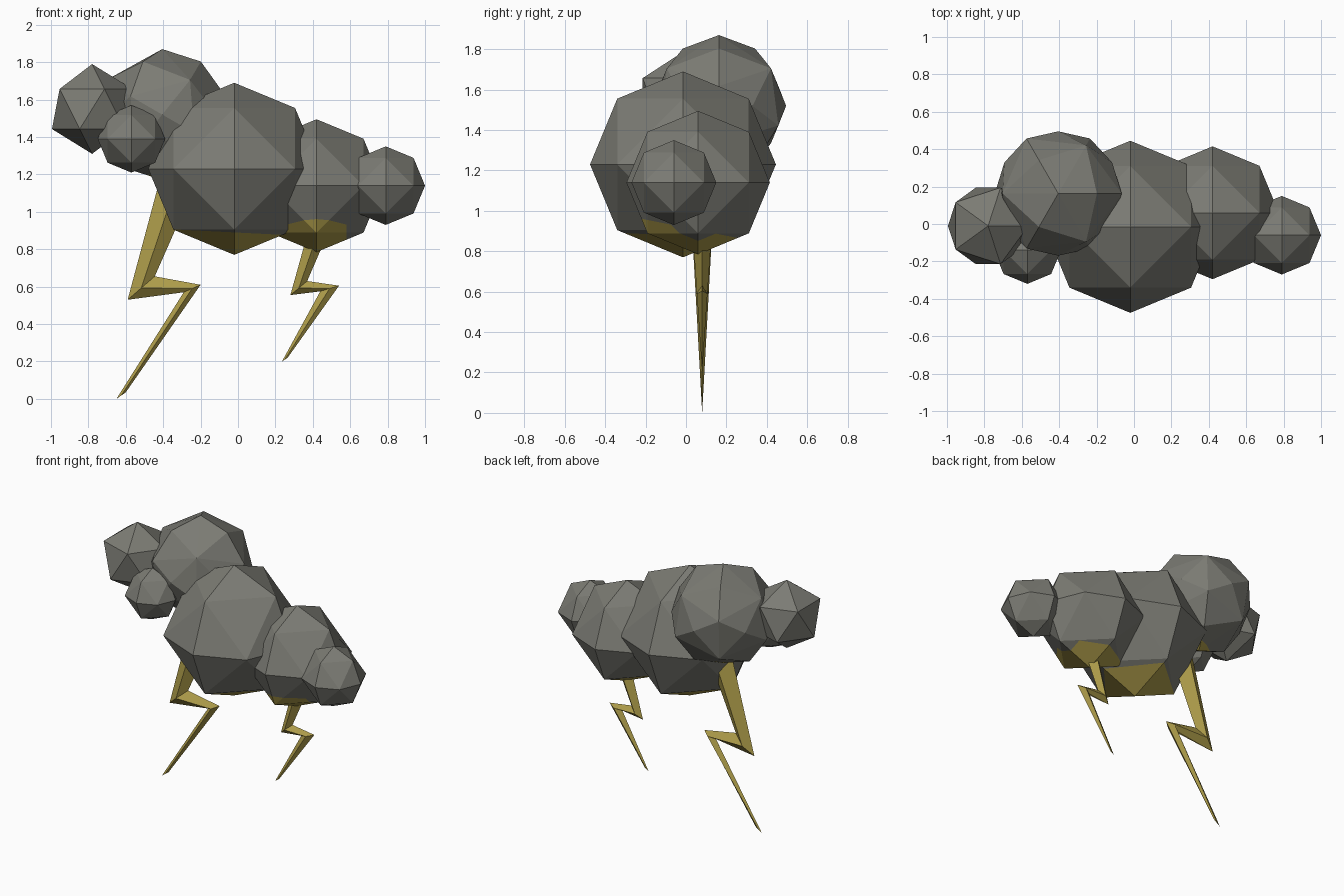
import bpy, bmesh, math
from mathutils import Vector

if "Cube" in bpy.data.objects:
    bpy.data.objects.remove(bpy.data.objects["Cube"])


def material(name, rgb):
    m = bpy.data.materials.new(name)
    m.diffuse_color = (*rgb, 1)
    m.use_nodes = True
    m.node_tree.nodes["Principled BSDF"].inputs["Base Color"].default_value = m.diffuse_color
    return m


GREY = material("storm grey", (0.20, 0.20, 0.175))
YELLOW = material("lightning yellow", (0.43, 0.34, 0.07))


def finish(bm, name, mats):
    bmesh.ops.recalc_face_normals(bm, faces=bm.faces)
    me = bpy.data.meshes.new(name)
    bm.to_mesh(me)
    bm.free()
    for m in mats:
        me.materials.append(m)
    ob = bpy.data.objects.new(name, me)
    bpy.context.collection.objects.link(ob)
    return ob


def octa_points():
    """Octahedron split once and pushed out to a sphere: 18 points."""
    r = range(-1, 2)
    return [Vector((x, y, z)).normalized() for x in r for y in r for z in r
            if 0 < abs(x) + abs(y) + abs(z) < 3]


def kite_points():
    """Kite-faced ball with a three-way corner on top."""
    pts = []
    for s in (1, -1):
        pts.append(Vector((0, 0, s)))
        for radius, height, start in ((.59, .81, 0), (.85, .53, 60), (.97, .28, 0)):
            for k in range(3):
                a = math.radians(start + 120 * k)
                pts.append(s * Vector((radius * math.cos(a), radius * math.sin(a), height)))
    for k in range(6):
        a = math.radians(30 + 60 * k)
        pts.append(Vector((.95 * math.cos(a), .95 * math.sin(a), 0)))
    return pts


def puff(name, points, centre, r, glow=None, limit_x=None):
    """Faceted cloud ball; faces below the glow plane (point, normal) are yellow."""
    bm = bmesh.new()
    c = Vector(centre)
    if points is None:
        bmesh.ops.create_icosphere(bm, subdivisions=1, radius=r)
        bmesh.ops.translate(bm, verts=bm.verts, vec=c)
    else:
        for p in points:
            bm.verts.new(c + p * r)
        bmesh.ops.convex_hull(bm, input=bm.verts)
    if glow:
        co, no = Vector(glow[0]), Vector(glow[1])
        cuts = [(co, no)]
        if limit_x:
            cuts.append((Vector((limit_x, 0, 0)), Vector((1, 0, 0))))
        for pc, pn in cuts:
            bmesh.ops.bisect_plane(bm, geom=bm.verts[:] + bm.edges[:] + bm.faces[:],
                                   plane_co=pc, plane_no=pn)
        for f in bm.faces:
            m = f.calc_center_median()
            if (m - co).dot(no) < 0 and (not limit_x or m.x < limit_x):
                f.material_index = 1
    return finish(bm, name, [GREY, YELLOW])


# Cloud puffs
octa = octa_points()
puff("main_puff", octa, (-.02, -.015, 1.23), .46, ((-.02, 0, .89), (.05, 0, 1)))
puff("right_puff", octa, (.42, .06, 1.14), .355, ((.42, .06, .905), (0, .2, 1)), .58)
puff("right_end_puff", octa, (.79, -.06, 1.14), .21)
puff("front_left_puff", octa, (-.57, -.14, 1.39), .18)
puff("upper_left_puff", kite_points(), (-.405, .163, 1.52), .35, ((0, 0, 1.20), (0, 0, 1)))
puff("left_end_puff", None, (-.78, -.01, 1.55), .24)


def bolt(name, stations, y, half_top):
    """Zigzag bolt: each station is left x,z and right x,z, with a raised ridge between."""
    bm = bmesh.new()
    top = (stations[0][1] + stations[0][3]) / 2
    low = stations[-1][1]
    rings = []
    for lx, lz, rx, rz in stations:
        mx, mz = (lx + rx) / 2, (lz + rz) / 2
        h = half_top * (mz - low) / (top - low)
        rings.append([bm.verts.new(p) for p in
                      ((lx, y, lz), (mx, y - h, mz), (rx, y, rz), (mx, y + h, mz))])
    for a, b in zip(rings, rings[1:]):
        for i in range(4):
            j = (i + 1) % 4
            bm.faces.new((a[i], a[j], b[j], b[i]))
    bm.faces.new(rings[0])
    bm.faces.new(rings[-1])
    return finish(bm, name, [YELLOW])


# Lightning bolts
bolt("large_bolt", [(-.40, 1.24, -.24, 1.12), (-.59, .53, -.445, .655),
                    (-.29, .57, -.20, .61), (-.65, .0, -.60, .035)], .08, .065)
bolt("small_bolt", [(.39, .95, .50, .93), (.28, .555, .37, .63),
                    (.44, .575, .54, .605), (.235, .20, .265, .22)], .08, .05)
